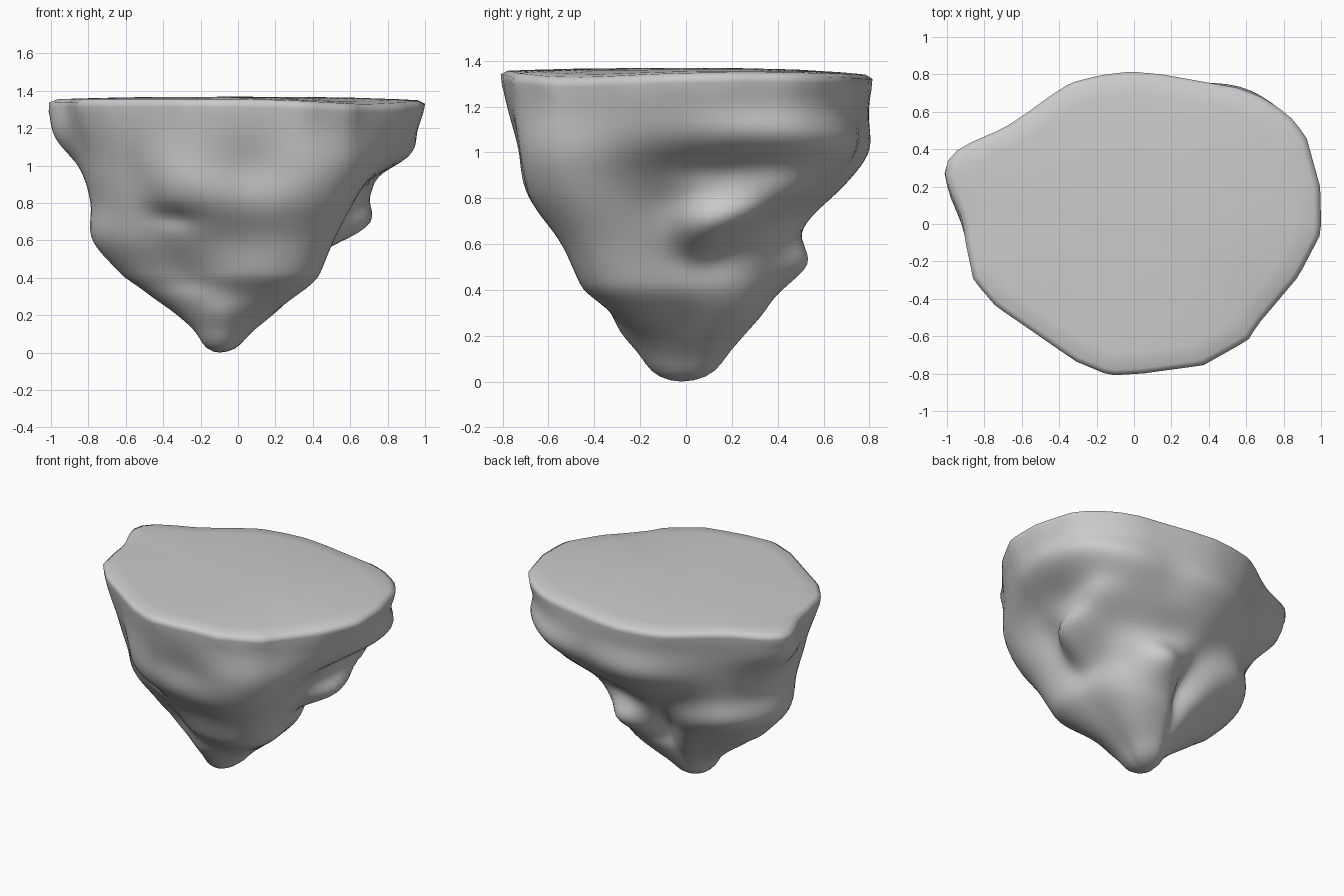
import bpy, bmesh, math

if "Cube" in bpy.data.objects:
    bpy.data.objects.remove(bpy.data.objects["Cube"])

# Rim outline seen from above (x, y), counter-clockwise
OUTLINE = [(1.0, .02), (.995, .2), (.92, .47), (.83, .58), (.7, .67), (.57, .725), (.15, .8), (-.02, .815),
           (-.18, .795), (-.34, .755), (-.47, .67), (-.57, .595), (-.7, .51), (-.86, .44), (-.98, .365),
           (-1.0, .25), (-.91, .03), (-.9, -.1), (-.86, -.3), (-.74, -.44), (-.31, -.735), (-.13, -.81),
           (.05, -.8), (.37, -.755), (.61, -.62), (.66, -.54), (.88, -.28), (1.0, -.05)]
POLAR = sorted((math.atan2(y, x) % math.tau, x, y) for x, y in OUTLINE)

# Underside radius in eight directions (E, NE, N, NW, W, SW, S, SE) per height
LEVELS = [
    (1.20, [.91, .96, .82, .80, .94, .80, .79, .86]),
    (1.00, [.82, .91, .79, .76, .85, .76, .73, .83]),
    (.80, [.64, .68, .65, .69, .79, .68, .69, .75]),
    (.60, [.49, .52, .49, .61, .78, .55, .53, .63]),
    (.40, [.40, .42, .40, .45, .61, .39, .43, .52]),
    (.30, [.31, .36, .34, .35, .45, .34, .31, .38]),
    (.20, [.22, .27, .25, .24, .28, .26, .25, .24]),
    (.08, [.12, .15, .16, .14, .13, .16, .18, .14]),
]

# Knobs and hollows: angle, height, amount, angular spread, height spread
BUMPS = [
    (7, .67, .15, 8, .075), (20, .73, .12, 8, .065), (34, .83, .10, 9, .07),
    (10, .94, -.06, 13, .05), (12, .53, -.03, 16, .05), (24, 1.08, .06, 15, .07),
    (74, .51, .11, 11, .07), (72, .72, -.06, 18, .06), (107, .45, -.11, 8, .13),
    (142, .62, .05, 13, .09), (118, .72, -.05, 12, .10), (100, 1.0, .03, 16, .09),
    (168, 1.16, .07, 9, .10), (195, 1.1, -.02, 9, .1),
    (236, .72, -.05, 9, .035), (244, .92, .04, 15, .12), (220, .95, -.04, 9, .15),
    (262, .24, .03, 16, .07), (306, .98, .04, 14, .13), (277, .95, -.03, 9, .15),
    (348, .8, -.06, 10, .13), (50, 1.02, .03, 14, .08), (68, 1.0, -.04, 8, .1),
]


def gauss(a, center, spread):
    d = (math.degrees(a) - center + 180) % 360 - 180
    return math.exp(-(d / spread) ** 2 / 2)


def outline_radius(a):
    """Distance from the axis to the rim polygon along angle a."""
    c, s = math.cos(a), math.sin(a)
    for i, (t0, x0, y0) in enumerate(POLAR):
        t1, x1, y1 = POLAR[(i + 1) % len(POLAR)]
        if (a - t0) % math.tau <= (t1 - t0) % math.tau:
            dx, dy = x1 - x0, y1 - y0
            return (x0 * dy - y0 * dx) / (c * dy - s * dx)
    return .8


def catmull(p0, p1, p2, p3, t):
    return p1 + .5 * t * (p2 - p0 + t * (2 * p0 - 5 * p1 + 4 * p2 - p3 + t * (3 * (p1 - p2) + p3 - p0)))


def level_radius(row, a):
    f = a / (math.tau / 8)
    i = int(f)
    return catmull(*(row[(i + k) % 8] for k in (-1, 0, 1, 2)), f - i)


def rim_height(a):
    return 1.34 - .03 * gauss(a, 325, 22) - .02 * gauss(a, 80, 40)


def side_radius(a, z):
    """Underside radius: blend of directional profiles plus bumps."""
    rim = outline_radius(a)
    vals = [(1.34, rim)]
    for h, row in LEVELS:
        w = {1.2: .75, 1.0: .3}.get(h, 0)
        vals.append((h, level_radius(row, a) * (1 - w) + rim * (.97 if h > 1.1 else .9) * w))
    n = len(vals)
    for i in range(n - 1):
        if vals[i + 1][0] <= z <= vals[i][0]:
            t = (vals[i][0] - z) / (vals[i][0] - vals[i + 1][0])
            r = catmull(*(vals[min(max(i + k, 0), n - 1)][1] for k in (-1, 0, 1, 2)), t)
            break
    else:
        r = vals[-1][1]
    return r + sum(m * gauss(a, c, s) * math.exp(-((z - h) / sz) ** 2 / 2) for c, h, m, s, sz in BUMPS)


SEG, ROWS = 96, 48
bm = bmesh.new()
angles = [math.tau * i / SEG for i in range(SEG)]
rings = []

# Flat upper ground, from the middle outwards
for f in (.3, .6, .85, .965):
    ring = []
    for a in angles:
        r = outline_radius(a) * f
        z = 1.368 + (rim_height(a) + .015 - 1.368) * f ** 3
        ring.append(bm.verts.new((r * math.cos(a), r * math.sin(a), z)))
    rings.append(ring)

# Lip and rocky flanks, the axis drifting left towards the foot
for k in range(ROWS):
    z = 1.34 + (.08 - 1.34) * k / (ROWS - 1)
    cx = -.1 * max(0, 1 - z / .35)
    ring = []
    for a in angles:
        r = side_radius(a, z)
        zz = z + (rim_height(a) - 1.34) * max(0, (z - .9) / .44)
        ring.append(bm.verts.new((cx + r * math.cos(a), r * math.sin(a), zz)))
    rings.append(ring)

# Rounded foot
last = rings[-1]
foot = (-.1, -.02)
for f, z in ((.8, .047), (.58, .022), (.3, .006)):
    rings.append([bm.verts.new((foot[0] + (v.co.x - foot[0]) * f, foot[1] + (v.co.y - foot[1]) * f, z))
                  for v in last])

for upper, lower in zip(rings, rings[1:]):
    for i in range(SEG):
        j = (i + 1) % SEG
        bm.faces.new((upper[i], lower[i], lower[j], upper[j]))
top = bm.verts.new((0, 0, 1.368))
tip = bm.verts.new((*foot, 0))
for i in range(SEG):
    j = (i + 1) % SEG
    bm.faces.new((top, rings[0][i], rings[0][j]))
    bm.faces.new((tip, rings[-1][j], rings[-1][i]))

# Soften the flanks, leaving rim and ground crisp
flank = [v for ring in rings[7:-3] for v in ring]
for _ in range(2):
    bmesh.ops.smooth_vert(bm, verts=flank, factor=.5, use_axis_x=True, use_axis_y=True, use_axis_z=False)
bmesh.ops.recalc_face_normals(bm, faces=bm.faces)
for f in bm.faces:
    f.smooth = True

mesh = bpy.data.meshes.new("floating_rock")
bm.to_mesh(mesh)
bm.free()
rock = bpy.data.objects.new("floating_rock", mesh)
bpy.context.collection.objects.link(rock)
